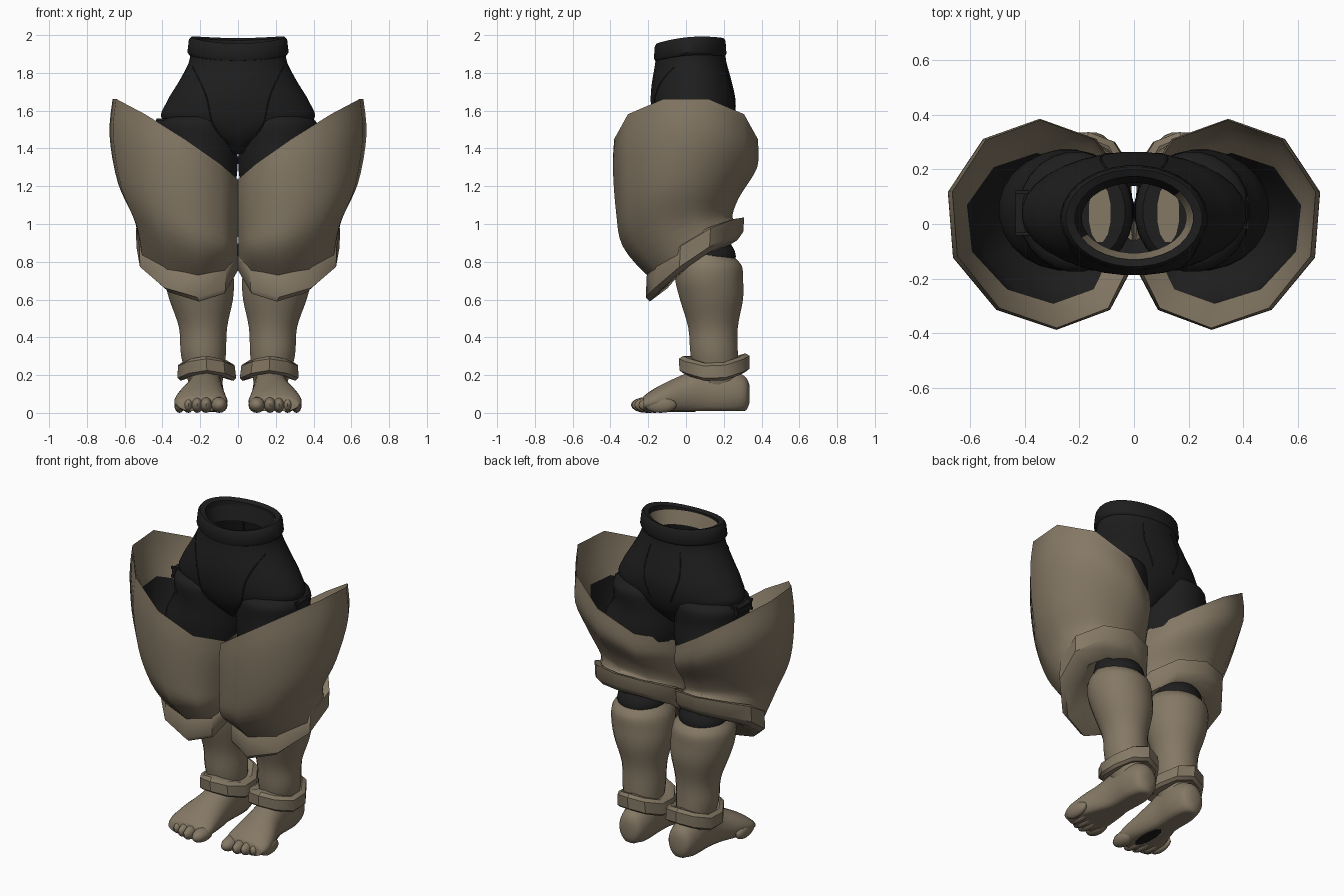
import bpy, bmesh, math
from mathutils import Vector
from mathutils.bvhtree import BVHTree

cube = bpy.data.objects.get("Cube")
if cube:
    bpy.data.objects.remove(cube)


def material(name, rgb):
    m = bpy.data.materials.new(name)
    m.use_nodes = True
    col = (*rgb, 1)
    m.diffuse_color = col
    bsdf = m.node_tree.nodes["Principled BSDF"]
    bsdf.inputs["Base Color"].default_value = col
    bsdf.inputs["Roughness"].default_value = 0.8
    return m


TAN = material("khaki tan", (0.235, 0.19, 0.13))
DARK = material("charcoal cloth", (0.013, 0.013, 0.013))


def smooth_rings(rings, steps):
    """Catmull-Rom interpolation between cross-sections."""
    out = []
    last = len(rings) - 1
    for i in range(last):
        p0, p1, p2, p3 = (rings[max(0, min(last, i + k))] for k in (-1, 0, 1, 2))
        for s in range(steps):
            t = s / steps
            out.append([b + 0.5 * t * (c - a + t * (2 * a - 5 * b + 4 * c - d + t * (3 * (b - c) + d - a)))
                        for a, b, c, d in zip(p0, p1, p2, p3)])
    return out + [rings[last]]


def finish(name, bm, mat, angle=40):
    me = bpy.data.meshes.new(name)
    bm.to_mesh(me)
    bm.free()
    me.materials.append(mat)
    ob = bpy.data.objects.new(name, me)
    bpy.context.collection.objects.link(ob)
    bpy.ops.object.select_all(action="DESELECT")
    ob.select_set(True)
    bpy.context.view_layer.objects.active = ob
    bpy.ops.object.shade_smooth_by_angle(angle=math.radians(angle))
    return ob


def loft(name, rings, mat, side=1, n=24, steps=4, caps=True, loop=False,
         along_y=False, saddle=0, skew=0, angle=40):
    """Skin rings of (cx, cy, cz, rx, r2, slope_x, slope_y)."""
    bm = bmesh.new()
    rows = []
    for cx, cy, cz, rx, r2, sx, sy in smooth_rings(rings, steps):
        row = []
        for i in range(n):
            a = math.tau * (i + 0.5) / n
            u = rx * math.cos(a) / math.cos(math.pi / n)
            v = r2 * math.sin(a)
            if along_y:
                p = (cx + u, cy, max(0.01, cz + v))
            else:
                # skew pulls the front half towards the body's middle
                p = (cx + u + skew * min(0, math.sin(a)), cy + v,
                     cz + sx * u + sy * v + saddle * math.cos(2 * a))
            row.append(bm.verts.new((p[0] * side, p[1], p[2])))
        rows.append(row)
    pairs = list(zip(rows, rows[1:]))
    if loop:
        pairs.append((rows[-1], rows[0]))
    for lo, hi in pairs:
        for i in range(n):
            j = (i + 1) % n
            bm.faces.new((lo[i], lo[j], hi[j], hi[i]))
    if caps and not loop:
        bm.faces.new(rows[0][::-1])
        bm.faces.new(rows[-1])
    if caps:
        bmesh.ops.recalc_face_normals(bm, faces=bm.faces)
    elif side < 0:
        bmesh.ops.reverse_faces(bm, faces=bm.faces)
    return finish(name, bm, mat, angle)


# Shorts: open hip body, raised waistband and the lining inside it
shorts = [loft("shorts_hips", [
    (0, .04, 1.37, .05, .10, 0, 0), (0, .04, 1.46, .22, .18, 0, 0),
    (0, .04, 1.55, .40, .215, 0, 0), (0, .038, 1.65, .375, .226, 0, 0),
    (0, .03, 1.75, .315, .212, 0, .03), (0, .024, 1.85, .262, .19, 0, .06),
    (0, .024, 1.92, .25, .182, 0, .08)], DARK, n=32, caps=False)]
loft("waistband", [
    (0, .022, 1.885, .258, .186, 0, .06), (0, .022, 1.9, .268, .193, 0, .06),
    (0, .022, 1.965, .26, .188, 0, .08), (0, .022, 1.98, .248, .178, 0, .08),
    (0, .022, 1.97, .215, .152, 0, .08), (0, .022, 1.87, .215, .152, 0, .05)],
    DARK, n=32, steps=1, loop=True, saddle=.01)
lining = loft("waist_lining", [(0, .022, 1.95, .216, .153, 0, .07), (0, .022, 1.86, .19, .128, 0, .04)],
              DARK, n=32, steps=2, caps=False)
lining.data.materials.append(TAN)
for p in lining.data.polygons:
    p.material_index = int(p.center.y < -.04 or p.center.x > .15)

# Shell rim and the edge where its lip meets the lining
RIM = (.342, 0, 1.45, .322, .38, .66, 0)
LIP = (.355, -.015, 1.28, .255, .275, .5, 0)

for word, s in (("left", 1), ("right", -1)):
    # Shorts leg continuing down to the knee
    shorts.append(loft(word + "_shorts_leg", [
        (.212, .12, .68, .11, .11, 0, 0), (.212, .122, .83, .146, .143, 0, 0),
        (.215, .1, .92, .13, .125, 0, 0), (.25, .03, 1.04, .18, .16, 0, 0),
        (.25, .05, 1.25, .243, .22, 0, 0), (.212, .045, 1.42, .209, .215, 0, 0),
        (.213, .045, 1.53, .207, .22, 0, 0), (.203, .045, 1.57, .17, .19, 0, 0)], DARK, s))
    # Tan patch seen deep inside the waist
    loft(word + "_inner_patch", [(.125, .04, 1.565, .04, .11, 0, 0), (.125, .04, 1.574, .04, .11, 0, 0)],
         TAN, s, n=12, steps=1)

    # Flared thigh shell, tan outside, with a tan lip and dark lining inside
    loft(word + "_thigh_shell", [
        (.272, .04, .865, .252, .235, 0, .62), (.288, -.045, .96, .266, .29, .2, .27),
        (.327, -.045, 1.1, .31, .325, .35, .12), (.344, -.005, 1.3, .336, .382, .5, 0), RIM],
        TAN, s, n=10, steps=4, caps=False, skew=.06, angle=50)
    loft(word + "_shell_lip", [RIM, (.347, 0, 1.38, .3, .345, .58, 0), LIP],
         TAN, s, n=10, steps=2, caps=False, skew=.06, angle=50)
    loft(word + "_shell_lining", [LIP, (.325, -.055, 1.1, .235, .235, .3, .12),
                                  (.25, .0, 1.0, .13, .13, 0, .2)],
         DARK, s, n=10, steps=2, caps=False, skew=.06, angle=50)

    # Thick slanted cuff under the shell, closed inwards around the knee
    loft(word + "_knee_cuff", [
        (.275, .045, .91, .25, .235, .05, .58), (.276, .05, .9, .264, .258, .05, .6),
        (.276, .045, .805, .262, .258, .02, .67), (.266, .04, .772, .235, .232, .02, .7),
        (.25, .06, .79, .175, .16, 0, .7), (.215, .1, .92, .12, .115, 0, .5)],
        TAN, s, n=10, steps=1, loop=True, saddle=.02, skew=.06, angle=38)

    # Lower leg with full calf
    loft(word + "_lower_leg", [
        (.17, .17, .14, .085, .11, 0, 0), (.183, .15, .3, .118, .126, 0, 0),
        (.185, .143, .45, .127, .132, 0, 0), (.195, .135, .6, .168, .168, 0, 0),
        (.205, .123, .7, .183, .181, 0, 0), (.21, .12, .78, .177, .178, 0, -.03),
        (.212, .122, .835, .145, .142, 0, -.12)], TAN, s, caps=False)

    # Ankle band, arched at front and back
    loft(word + "_ankle_band", [
        (.17, .15, .285, .125, .165, 0, .04), (.168, .15, .27, .15, .187, 0, .04),
        (.165, .15, .205, .155, .185, 0, .02), (.165, .15, .19, .14, .165, 0, .02),
        (.17, .15, .205, .09, .11, 0, 0), (.17, .15, .275, .09, .11, 0, 0)],
        TAN, s, n=10, steps=1, loop=True, saddle=-.024, angle=38)

    # Foot, swept from heel to ball
    loft(word + "_foot", [
        (.17, .335, .1, .03, .05, 0, 0), (.17, .31, .1, .072, .095, 0, 0),
        (.17, .22, .11, .092, .13, 0, 0), (.172, .1, .115, .09, .135, 0, 0),
        (.18, 0, .092, .105, .118, 0, 0), (.193, -.1, .073, .13, .092, 0, 0),
        (.197, -.18, .058, .14, .064, 0, 0), (.197, -.225, .046, .125, .042, 0, 0)],
        TAN, s, along_y=True, angle=60)

    # Five toes, largest on the inside
    for k in range(5):
        r = .045 if k == 0 else .035 - .002 * k
        x = .1 if k == 0 else .122 + .047 * k
        bm = bmesh.new()
        bmesh.ops.create_uvsphere(bm, u_segments=12, v_segments=8, radius=1)
        for v in bm.verts:
            v.co = Vector((s * (x + r * v.co.x), -.207 + .009 * k * k / 2 + .085 * v.co.y,
                           .042 + .042 * v.co.z))
        finish(f"{word}_toe_{k + 1}", bm, TAN, 60)

    # Small hip pocket tab
    bm = bmesh.new()
    bmesh.ops.create_cube(bm, size=1)
    for v in bm.verts:
        v.co = Vector((s * (.393 + .055 * v.co.x), .04 + .14 * v.co.y, 1.525 + .045 * v.co.z))
    bmesh.ops.bevel(bm, geom=bm.edges[:], offset=.012, segments=2, affect="EDGES")
    finish(word + "_pocket_tab", bm, DARK)

# Dark patch under the right sole
loft("right_sole_patch", [(.155, -.06, .005, .032, .11, 0, 0), (.155, -.06, .012, .032, .11, 0, 0)],
     DARK, -1, n=10, steps=1)

# Raised seams laid on the surface of the shorts
verts, polys = [], []
for ob in shorts:
    base = len(verts)
    verts += [v.co.copy() for v in ob.data.vertices]
    polys += [[base + i for i in p.vertices] for p in ob.data.polygons]
tree = BVHTree.FromPolygons(verts, polys)


def seam(name, path, facing):
    cu = bpy.data.curves.new(name, "CURVE")
    cu.dimensions = "3D"
    cu.bevel_depth = .004
    cu.bevel_resolution = 1
    pts = []
    for x, z in smooth_rings(path, 5):
        hit = tree.ray_cast(Vector((x, 2 * facing, z)), Vector((0, -facing, 0)))[0]
        if hit:
            pts.append(hit)
    sp = cu.splines.new("POLY")
    sp.points.add(len(pts) - 1)
    for p, co in zip(sp.points, pts):
        p.co = (*co, 1)
    cu.materials.append(DARK)
    bpy.context.collection.objects.link(bpy.data.objects.new(name, cu))


for word, s in (("left", 1), ("right", -1)):
    seam(word + "_front_seam", [(s * .24, 1.83), (s * .17, 1.68), (s * .13, 1.52), (s * .04, 1.42)], -1)
    seam(word + "_back_seam", [(s * .1, 1.85), (s * .12, 1.7), (s * .07, 1.55)], 1)
